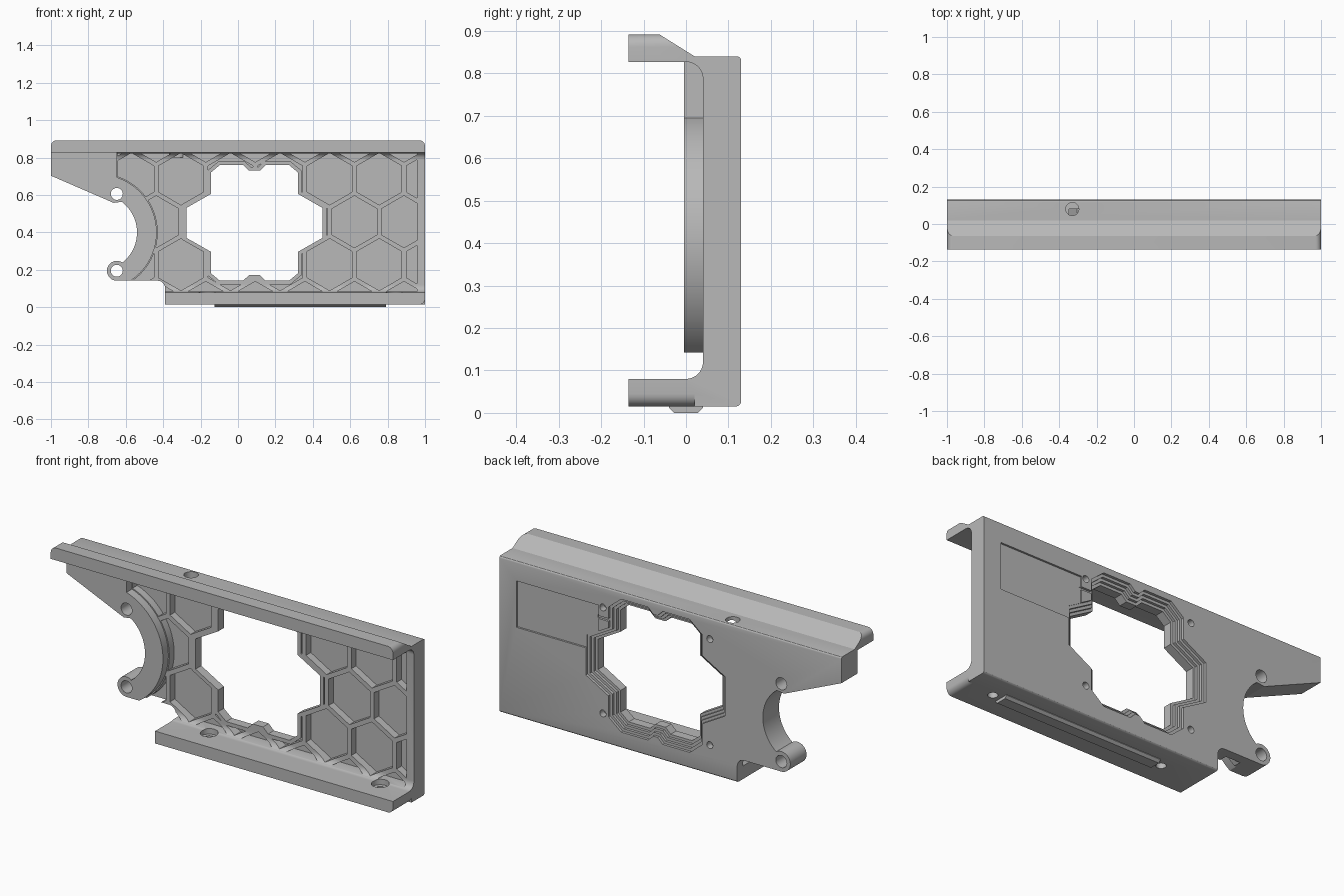
import bpy, bmesh, math
from math import cos, sin, radians, pi
from mathutils import Vector

if "Cube" in bpy.data.objects:
    bpy.data.objects.remove(bpy.data.objects["Cube"])

grey = bpy.data.materials.new("plain grey")
grey.use_nodes = True
colour = (0.48, 0.48, 0.48, 1)
grey.diffuse_color = colour
grey.node_tree.nodes["Principled BSDF"].inputs["Base Color"].default_value = colour


def prisms(name, outlines, a, b, axis="Y"):
    """Extrude closed outlines from a to b along an axis into one object."""
    place = {"X": lambda u, v, w: (w, u, v),
             "Y": lambda u, v, w: (u, w, v),
             "Z": lambda u, v, w: (u, v, w)}[axis]
    bm = bmesh.new()
    for pts in outlines:
        low = [bm.verts.new(place(u, v, a)) for u, v in pts]
        high = [bm.verts.new(place(u, v, b)) for u, v in pts]
        bm.faces.new(low)
        bm.faces.new(high)
        for i in range(len(pts)):
            j = (i + 1) % len(pts)
            bm.faces.new((low[i], low[j], high[j], high[i]))
    bmesh.ops.recalc_face_normals(bm, faces=bm.faces)
    mesh = bpy.data.meshes.new(name)
    bm.to_mesh(mesh)
    bm.free()
    mesh.materials.append(grey)
    obj = bpy.data.objects.new(name, mesh)
    bpy.context.collection.objects.link(obj)
    return obj


def combine(target, tool, operation="DIFFERENCE"):
    """Apply a boolean and remove the tool object."""
    mod = target.modifiers.new("bool", "BOOLEAN")
    mod.operation, mod.solver, mod.object = operation, "EXACT", tool
    bpy.context.view_layer.objects.active = target
    bpy.ops.object.modifier_apply(modifier=mod.name)
    bpy.data.objects.remove(tool)


def arc(cx, cz, r, start, end, n):
    angles = [radians(start + (end - start) * i / n) for i in range(n + 1)]
    return [(cx + r * cos(t), cz + r * sin(t)) for t in angles]


def circle(cx, cz, r, n=32):
    return arc(cx, cz, r, 0, 360 - 360 / n, n - 1)


def box(x0, x1, z0, z1):
    return [(x0, z0), (x1, z0), (x1, z1), (x0, z1)]


def offset(pts, d):
    """Mitred outward offset of a clockwise outline."""
    out = []
    for i, p in enumerate(pts):
        p, before, after = Vector(p), Vector(pts[i - 1]), Vector(pts[(i + 1) % len(pts)])
        e, f = (p - before).normalized(), (after - p).normalized()
        n, m = Vector((-e.y, e.x)), Vector((-f.y, f.x))
        out.append(tuple(p + (n + m) * d / (1 + n.dot(m))))
    return out


# Channel-shaped body with top and bottom flanges
section = [(-0.135, 0.827), (-0.135, 0.892), (-0.063, 0.892), (0.02, 0.84)]
section += arc(0.12, 0.83, 0.01, 90, 0, 3) + arc(0.118, 0.027, 0.012, 0, -90, 3)
section += [(-0.135, 0.015), (-0.135, 0.08)]
section += arc(0, 0.12, 0.04, -90, 0, 8) + arc(0, 0.787, 0.04, 0, 90, 8)
body = prisms("frame_body", [section], -1, 1, "X")

# Raised pad around the grip arc
arc_x, arc_z = -0.745, 0.4
combine(body, prisms("arm_pad", [box(-1, -0.648, 0.45, 0.83)], -0.005, 0.1), "UNION")
combine(body, prisms("arc_pad", [circle(arc_x, arc_z, 0.31, 64)], -0.005, 0.1), "UNION")

# Trim the lower left into the tapered arm, arc and hooked boss
trim = [(-1.2, 0.787), (-1, 0.703), (-0.665, 0.558)]
trim += arc(arc_x, arc_z, 0.205, 53, -53, 28)
trim += arc(-0.648, 0.195, 0.053, 57, 270, 20)
trim += arc(-0.43, 0.102, 0.04, 90, 0, 6)
trim += [(-0.39, -0.2), (-1.2, -0.2)]
combine(body, prisms("trim", [trim], -0.4, 0.4))

# Rounded flange corners
r = 0.03
corners = []
for x, z, sx, sz in ((-1, 0.892, -1, 1), (1, 0.892, 1, 1), (1, 0.015, 1, -1)):
    cx, cz = x - sx * r, z - sz * r
    rim = [(cx + sx * r * cos(i * pi / 12), cz + sz * r * sin(i * pi / 12)) for i in range(7)]
    corners.append(rim + [(cx, z + sz * 0.02), (x + sx * 0.02, z + sz * 0.02), (x + sx * 0.02, cz)])
combine(body, prisms("corner_cut", corners, -0.2, 0.02))

# Stepped window outline, mirrored from one quarter
quarter = [(0.03, 0.28), (0.06, 0.309), (0.185, 0.309), (0.232, 0.27), (0.232, 0.155), (0.364, 0.08)]
right = quarter + [(x, -z) for x, z in reversed(quarter)]
window = [(0.088 + x, 0.451 + z) for x, z in right + [(-x, z) for x, z in reversed(right)]]

# Honeycomb pockets
pitch, row_step = 0.265, 0.229
hexes = []
for row in range(-2, 3):
    for k in range(-5, 4):
        cx = 0.49 + pitch * (k + 0.5 * (row % 2 == 0))
        hexes.append(arc(cx, 0.457 + row * row_step, 0.139, 30, 330, 5))
pockets = prisms("pockets", hexes, -0.012, 0.08)
combine(pockets, prisms("limit", [box(-0.645, 0.957, 0.084, 0.822)], -0.3, 0.3), "INTERSECT")
combine(pockets, prisms("arc_keep", [circle(arc_x, arc_z, 0.316, 64)], -0.3, 0.3))
combine(pockets, prisms("rim_keep", [offset(window, 0.02)], -0.3, 0.3))
combine(body, pockets)

# Window opening with steps widening towards the back
combine(body, prisms("window", [window], -0.1, 0.3))
for grow, depth in ((0.014, 0.088), (0.028, 0.102), (0.042, 0.116)):
    combine(body, prisms("step", [offset(window, grow)], depth, 0.3))

# Shallow rear panel recess and short groove
combine(body, prisms("panel", [box(0.42, 0.9, 0.49, 0.735)], 0.12, 0.3))
combine(body, prisms("groove", [box(0.33, 0.43, 0.665, 0.68)], 0.118, 0.3))

# Arm holes and rear screw holes
combine(body, prisms("arm_holes", [circle(-0.648, z, 0.032) for z in (0.606, 0.195)], -0.3, 0.3))
screws = [circle(x, z, 0.018, 20) for x in (-0.23, 0.395) for z in (0.17, 0.73)]
combine(body, prisms("screw_holes", screws, 0.095, 0.3))

# Flange holes with counterbores, and a blind hole in the top
foot = (-0.165, 0.835)
combine(body, prisms("foot_holes", [circle(x, -0.005, 0.024) for x in foot], -0.1, 0.2, "Z"))
combine(body, prisms("foot_bores", [circle(x, -0.005, 0.043) for x in foot], 0.055, 0.13, "Z"))
combine(body, prisms("top_hole", [circle(-0.33, 0.08, 0.035)], 0.8, 1, "Z"))

# Chamfered rail under the bottom flange
rail = prisms("bottom_rail", [[(-0.04, 0.02), (-0.04, 0.012), (-0.028, 0), (0.028, 0), (0.04, 0.012), (0.04, 0.02)]],
              -0.125, 0.79, "X")

for obj in (body, rail):
    bpy.ops.object.select_all(action="DESELECT")
    obj.select_set(True)
    bpy.context.view_layer.objects.active = obj
    bpy.ops.object.shade_smooth_by_angle(angle=radians(30))
